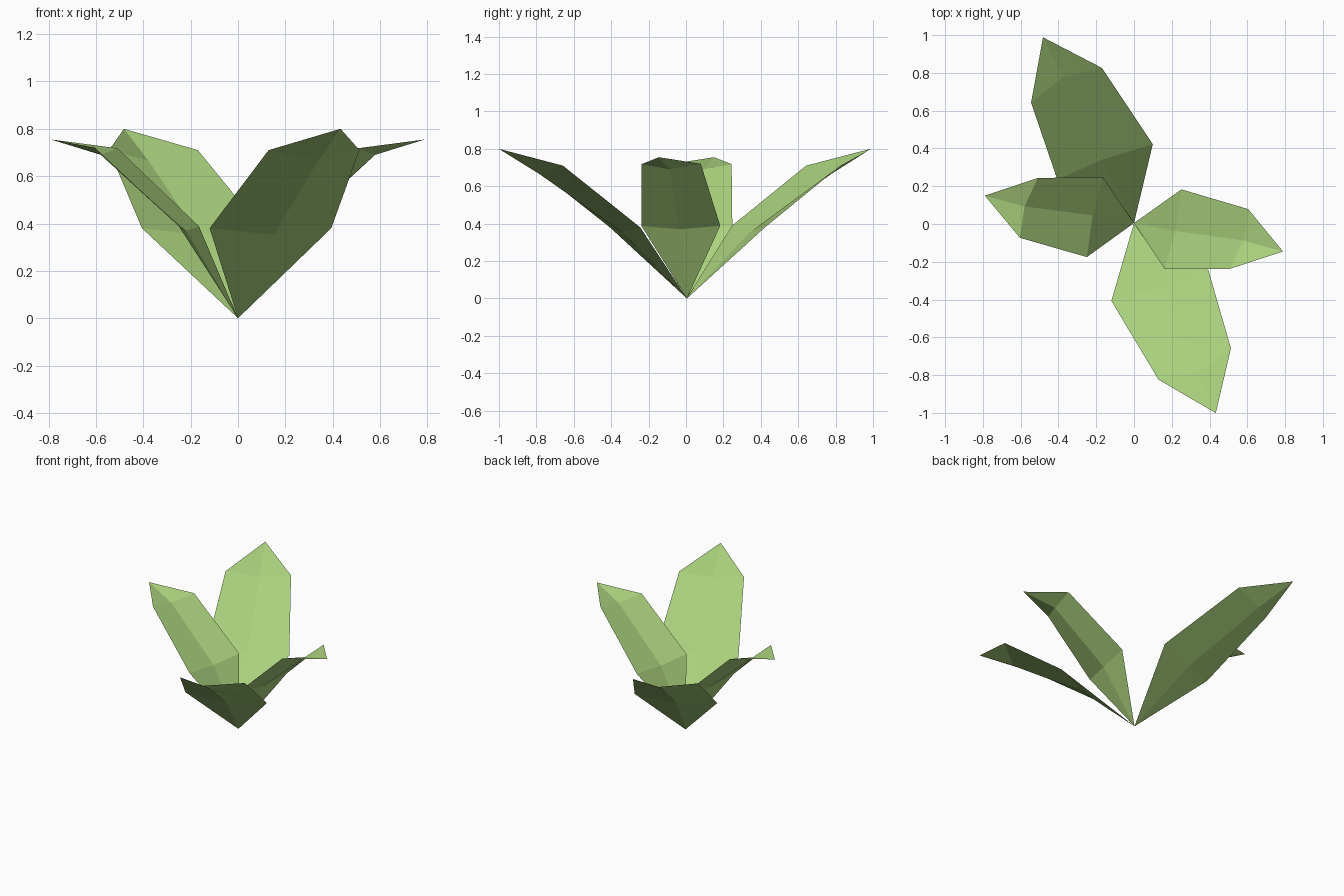
import bpy, bmesh
from math import radians
from mathutils import Matrix

if "Cube" in bpy.data.objects:
    bpy.data.objects.remove(bpy.data.objects["Cube"])

leaf_green = bpy.data.materials.new("leaf_green")
leaf_green.diffuse_color = (0.40, 0.64, 0.205, 1)
leaf_green.use_nodes = True
leaf_green.node_tree.nodes["Principled BSDF"].inputs["Base Color"].default_value = leaf_green.diffuse_color

# Leaf profiles pointing along +x: rows of (left edge, midrib, right edge), then the tip
BIG = ([[(.385, .263, .38), (.376, .003, .353), (.331, -.273, .38)],
        [(.812, .209, .71), (.859, .0, .665), (.812, -.209, .71)]],
       (1.095, 0, .80))
SMALL = ([[(.213, .222, .388), (.223, .0, .37), (.206, -.209, .388)],
          [(.580, .186, .72), (.586, .018, .69), (.544, -.143, .718)]],
         (.803, 0, .755))


def make_leaf(name, shape, heading):
    """Folded leaf rising from the root, turned to its heading."""
    rows, tip = shape
    bm = bmesh.new()
    root = bm.verts.new((0, 0, 0))
    low, high = [[bm.verts.new(p) for p in row] for row in rows]
    end = bm.verts.new(tip)
    for i in (0, 1):                       # two halves either side of the midrib
        bm.faces.new((root, low[i + 1], low[i]))
        bm.faces.new((low[i], low[i + 1], high[i + 1], high[i]))
        bm.faces.new((high[i], high[i + 1], end))
    bmesh.ops.transform(bm, verts=bm.verts,
                        matrix=Matrix.Translation((0, .005, 0))
                        @ Matrix.Rotation(radians(heading), 4, 'Z'))
    bm.normal_update()
    for f in bm.faces:                     # upper side faces up
        if f.normal.z < 0:
            f.normal_flip()
    me = bpy.data.meshes.new(name)
    bm.to_mesh(me)
    bm.free()
    me.materials.append(leaf_green)
    bpy.context.collection.objects.link(bpy.data.objects.new(name, me))


# Two large leaves front and back, two small ones at the sides
make_leaf("front_leaf", BIG, -66.7)
make_leaf("back_leaf", BIG, 116.1)
make_leaf("right_leaf", SMALL, -10.8)
make_leaf("left_leaf", SMALL, 169.6)
